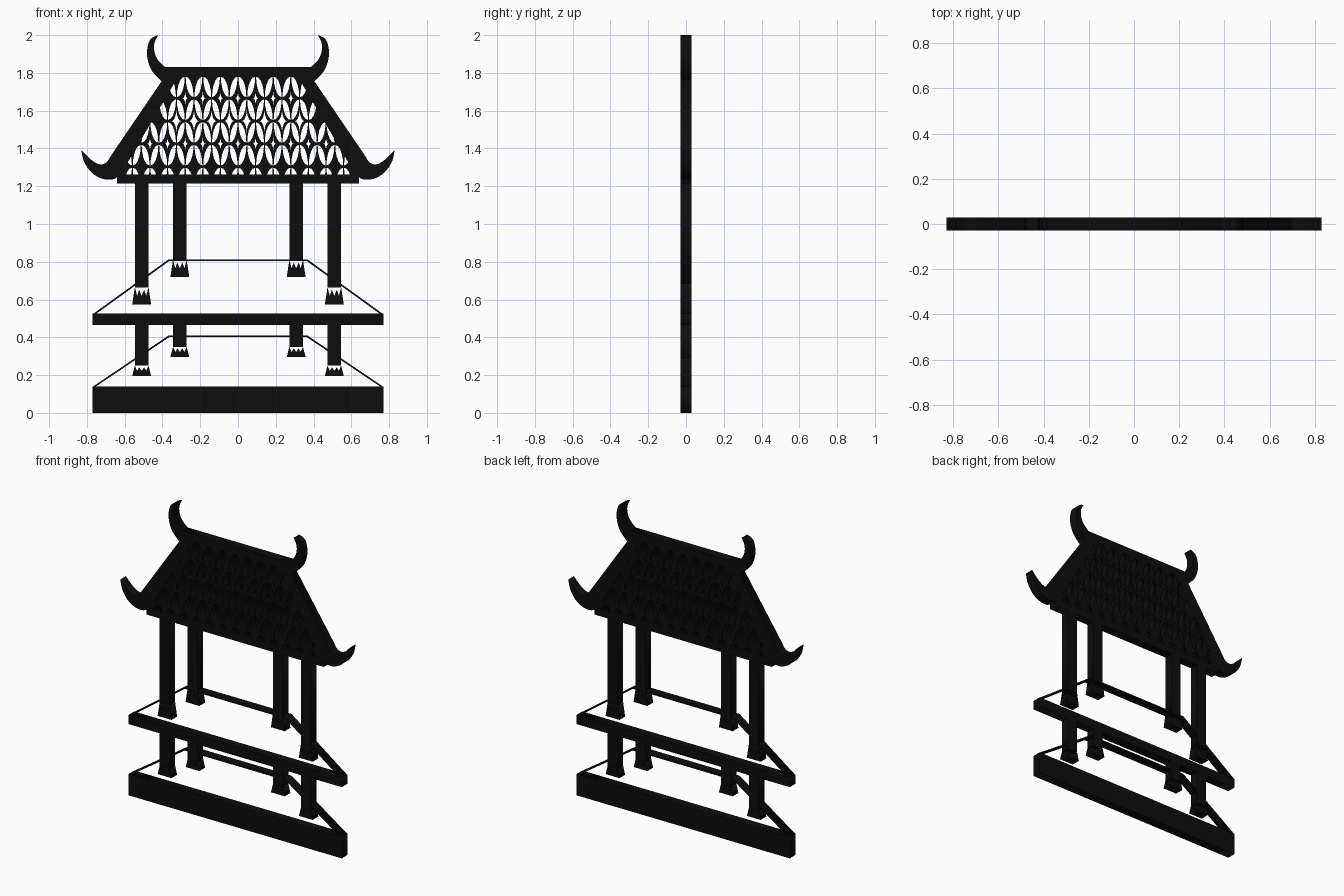
import bpy, bmesh, math
from mathutils import Matrix, Vector

if "Cube" in bpy.data.objects:
    bpy.data.objects.remove(bpy.data.objects["Cube"])

HALF = 0.029  # half thickness of the flat panel

black = bpy.data.materials.new("black")
black.diffuse_color = (0.004, 0.004, 0.004, 1)
black.use_nodes = True
black.node_tree.nodes["Principled BSDF"].inputs["Base Color"].default_value = black.diffuse_color


def plate(name, loops):
    """Extrude closed (x, z) outlines along y; inner outlines become holes."""
    cu = bpy.data.curves.new(name, 'CURVE')
    cu.dimensions = '2D'
    cu.fill_mode = 'BOTH'
    cu.extrude = HALF
    for pts in loops:
        s = cu.splines.new('POLY')
        s.points.add(len(pts) - 1)
        for p, (x, z) in zip(s.points, pts):
            p.co = (x, z, 0, 1)
        s.use_cyclic_u = True
    tmp = bpy.data.objects.new(name + "_curve", cu)
    bpy.context.collection.objects.link(tmp)
    bpy.context.view_layer.update()
    dg = bpy.context.evaluated_depsgraph_get()
    me = bpy.data.meshes.new_from_object(tmp.evaluated_get(dg))
    bpy.data.objects.remove(tmp)
    me.transform(Matrix.Rotation(math.pi / 2, 4, 'X'))
    bm = bmesh.new()
    bm.from_mesh(me)
    bmesh.ops.remove_doubles(bm, verts=bm.verts, dist=1e-5)
    bmesh.ops.recalc_face_normals(bm, faces=bm.faces)
    bm.to_mesh(me)
    bm.free()
    me.materials.clear()
    me.materials.append(black)
    ob = bpy.data.objects.new(name, me)
    bpy.context.collection.objects.link(ob)
    return ob


def bar(name, x0, x1, z0, z1):
    return plate(name, [[(x0, z0), (x1, z0), (x1, z1), (x0, z1)]])


def smooth(pts, n=4):
    """Open Catmull-Rom curve through the points."""
    p = [Vector(q) for q in [pts[0]] + pts + [pts[-1]]]
    out = []
    for a, b, c, d in zip(p, p[1:], p[2:], p[3:]):
        for k in range(n):
            t = k / n
            out.append(tuple(0.5 * (2 * b + (c - a) * t + (2 * a - 5 * b + 4 * c - d) * t * t
                                    + (3 * b - a - 3 * c + d) * t ** 3)))
    return out + [tuple(p[-1])]


# horizontal slabs and beams
bar("base_slab", -0.77, 0.77, 0, 0.14)
bar("deck_slab", -0.77, 0.77, 0.465, 0.525)
bar("eave_beam", -0.64, 0.64, 1.215, 1.262)
bar("ridge_beam", -0.39, 0.39, 1.778, 1.83)

# thin floor outlines drawn in perspective
for name, z0, z1 in (("base_floor_edge", 0.138, 0.41), ("deck_floor_edge", 0.522, 0.813)):
    t = 0.009
    plate(name, [[(-0.77, z0), (-0.367, z1), (0.367, z1), (0.77, z0),
                  (0.755, z0), (0.364, z1 - t), (-0.364, z1 - t), (-0.755, z0)]])

# columns with toothed feet: x, column top, column bottom, foot bottom
for label, cx, top, bot, foot in (("outer_upper", 0.51, 1.22, 0.665, 0.575),
                                  ("inner_upper", 0.308, 1.22, 0.81, 0.72),
                                  ("outer_lower", 0.51, 0.47, 0.25, 0.195),
                                  ("inner_lower", 0.308, 0.47, 0.35, 0.295)):
    h = bot - foot
    for side, s in (("left", -1), ("right", 1)):
        c = s * cx
        bar(f"{label}_column_{side}", c - 0.035, c + 0.035, bot, top)
        crown = [(-0.05, 0), (0.05, 0), (0.036, 1), (0.024, 0.5), (0.013, 0.85),
                 (0, 0.5), (-0.013, 0.85), (-0.024, 0.5), (-0.036, 1)]
        plate(f"{label}_foot_{side}", [[(c + x, foot + z * h) for x, z in crown]])

# hip boards with upturned horns at both ends
lower_out = smooth([(-0.83, 1.393), (-0.815, 1.33), (-0.775, 1.272), (-0.72, 1.24),
                    (-0.665, 1.236), (-0.635, 1.252)])
upper_in = smooth([(-0.385, 1.83), (-0.425, 1.87), (-0.443, 1.915), (-0.442, 1.96),
                   (-0.422, 2.0)])
upper_out = smooth([(-0.422, 2.0), (-0.462, 1.98), (-0.48, 1.93), (-0.478, 1.87),
                    (-0.455, 1.81), (-0.405, 1.755)])
lower_in = smooth([(-0.675, 1.358), (-0.697, 1.326), (-0.733, 1.316), (-0.78, 1.342),
                   (-0.83, 1.393)])
hip = lower_out + [(-0.32, 1.78), (-0.32, 1.829)] + upper_in + upper_out[1:] + lower_in[:-1]
plate("hip_board_left", [hip])
plate("hip_board_right", [[(-x, z) for x, z in reversed(hip)]])

# pierced roof lattice: leaning petals and four-pointed stars
HX, HZ, Z0 = 0.0466, 0.1205, 1.786
EDGE = [(-0.624, 1.258), (0.624, 1.258), (0.316, 1.782), (-0.316, 1.782)]


def dist(p, a, b):
    d = Vector(b) - Vector(a)
    return (d.x * (p[1] - a[1]) - d.y * (p[0] - a[0])) / d.length


def clip(poly):
    """Trim a convex opening to the roof slope."""
    for a, b in zip(EDGE, EDGE[1:] + EDGE[:1]):
        out = []
        for p, q in zip(poly, poly[1:] + poly[:1]):
            dp, dq = dist(p, a, b), dist(q, a, b)
            if dp >= 0:
                out.append(p)
            if dp * dq < 0:
                t = dp / (dp - dq)
                out.append((p[0] + (q[0] - p[0]) * t, p[1] + (q[1] - p[1]) * t))
        poly = out
        if len(poly) < 3:
            return []
    return poly


def arc(cx, cz, a0, a1, n=5):
    return [(cx + math.cos(math.radians(a0 + (a1 - a0) * k / n)),
             cz + math.sin(math.radians(a0 + (a1 - a0) * k / n))) for k in range(n)]


lens = [(x - 0.5, z - 0.5) for x, z in arc(0, 1, 270, 360) + arc(1, 0, 90, 180)]
star = (arc(1, 1, 270, 180) + arc(-1, 1, 360, 270)
        + arc(-1, -1, 90, 0) + arc(1, -1, 180, 90))
holes = []
for j in range(6):
    for i in range(-15, 15):
        # petal in this half cell, leaning in alternating directions
        m = 1 if (i + j) % 2 else -1
        cx, cz = (i + 0.5) * HX, Z0 - (j + 0.5) * HZ
        p = [(cx + m * x * HX * 0.9, cz + z * HZ * 0.9) for x, z in lens]
        p = clip(p if m > 0 else p[::-1])
        if p and max(z for _, z in p) - min(z for _, z in p) > 0.012:
            holes.append(p)
        # star at every other node, large and small rows
        if (i + j) % 2:
            k = 0.3 if j % 2 else 0.55
            p = [(i * HX + x * HX * k, Z0 - j * HZ + z * HZ * k) for x, z in star]
            if all(dist(q, a, b) > 0 for q in p for a, b in zip(EDGE, EDGE[1:] + EDGE[:1])):
                holes.append(p)
frame = [(-0.645, 1.245), (0.645, 1.245), (0.32, 1.79), (-0.32, 1.79)]
plate("roof_lattice", [frame] + holes)
